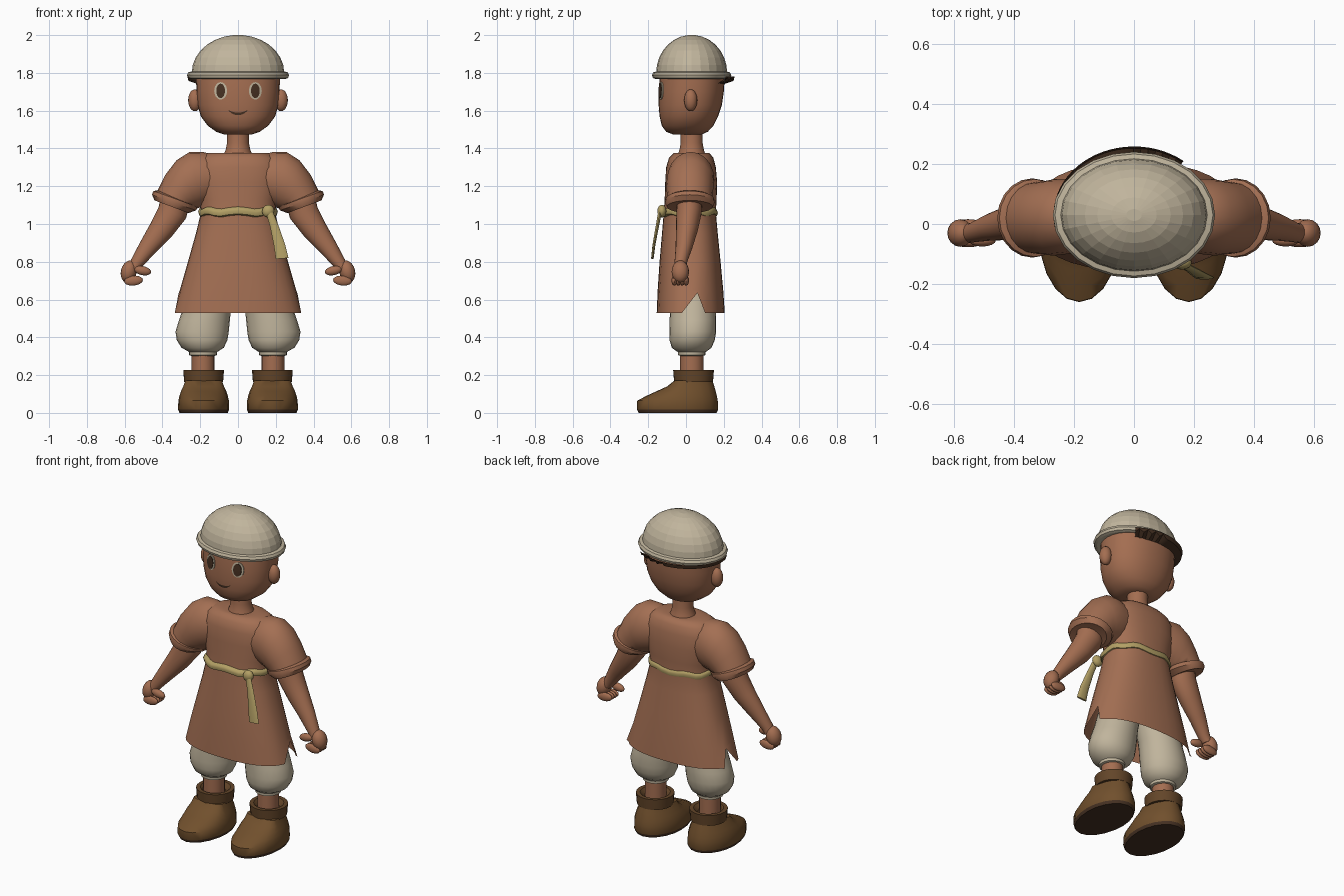
import bpy, bmesh, math
from mathutils import Vector, Matrix

if "Cube" in bpy.data.objects:
    bpy.data.objects.remove(bpy.data.objects["Cube"])


def colour(name, r, g, b):
    m = bpy.data.materials.new(name)
    m.diffuse_color = (r, g, b, 1)
    m.use_nodes = True
    m.node_tree.nodes["Principled BSDF"].inputs["Base Color"].default_value = m.diffuse_color
    return m


SKIN = colour("warm skin", 0.37, 0.155, 0.082)
TUNIC = colour("tunic brown", 0.37, 0.16, 0.087)
LINEN = colour("pale linen", 0.53, 0.46, 0.335)
SASH = colour("straw yellow", 0.45, 0.35, 0.13)
BOOT = colour("boot leather", 0.165, 0.08, 0.026)
DARK = colour("dark brown", 0.06, 0.03, 0.016)
BAND = colour("boot cuff leather", 0.125, 0.06, 0.022)


def finish(bm, name, mats, smooth=40, mirror=False, closed=True):
    if closed:
        bmesh.ops.recalc_face_normals(bm, faces=bm.faces)
    me = bpy.data.meshes.new(name)
    bm.to_mesh(me)
    bm.free()
    for m in mats:
        me.materials.append(m)
    if smooth:
        me.shade_smooth()
        me.set_sharp_from_angle(angle=math.radians(smooth))
    ob = bpy.data.objects.new(name, me)
    bpy.context.collection.objects.link(ob)
    if mirror:
        mod = ob.modifiers.new("mirror", 'MIRROR')
        mod.use_mirror_merge = False
    return ob


def spow(v, e):
    return math.copysign(abs(v) ** (2 / e), v)


def ring(z, rx, yf, yb, cx=0, mid=None, n=32, e=2.0):
    """Horizontal ring given by half width and front and back y."""
    mid = (yf + yb) / 2 if mid is None else mid
    pts = []
    for i in range(n):
        a = 2 * math.pi * i / n
        s = spow(math.sin(a), e)
        pts.append(Vector((cx + rx * spow(math.cos(a), e),
                           mid + s * ((yb - mid) if s > 0 else (mid - yf)), z)))
    return pts


def cross(xo, zo, xi, zi, cy, ry, n=20):
    """Limb ring given by its outer and inner points in the front plane."""
    o, i = Vector((xo, cy, zo)), Vector((xi, cy, zi))
    c, u = (o + i) / 2, (o - i) / 2
    return [c + u * math.cos(2 * math.pi * k / n)
            + Vector((0, ry * math.sin(2 * math.pi * k / n), 0)) for k in range(n)]


def loft(rings, cap0=True, cap1=True):
    bm = bmesh.new()
    vs = [[bm.verts.new(p) for p in r] for r in rings]
    n = len(vs[0])
    for a, b in zip(vs, vs[1:]):
        for i in range(n):
            j = (i + 1) % n
            bm.faces.new((a[i], a[j], b[j], b[i]))
    if cap0:
        bm.faces.new(vs[0][::-1])
    if cap1:
        bm.faces.new(vs[-1])
    return bm


def ball(name, loc, size, mat, tilt=0, mirror=True):
    bm = bmesh.new()
    bmesh.ops.create_uvsphere(bm, u_segments=16, v_segments=10, radius=1)
    bm.transform(Matrix.Translation(loc) @ Matrix.Rotation(tilt, 4, 'Y')
                 @ Matrix.Diagonal((*size, 1)))
    return finish(bm, name, [mat], 60, mirror)


# head: z, half width, front y, back y
HEAD = [(1.475, .075, -.07, .085), (1.488, .115, -.105, .115), (1.52, .16, -.128, .145),
        (1.57, .197, -.14, .17), (1.63, .214, -.145, .19), (1.70, .22, -.145, .20),
        (1.77, .222, -.14, .205), (1.81, .222, -.135, .205)]
finish(loft([ring(*h, e=2.2) for h in HEAD]), "head", [SKIN], 60)


def face_point(x, z, off):
    """Point lying just in front of the face."""
    for a, b in zip(HEAD, HEAD[1:]):
        if a[0] <= z <= b[0]:
            t = (z - a[0]) / (b[0] - a[0])
            rx, yf, yb = (p + (q - p) * t for p, q in zip(a[1:], b[1:]))
            k = (1 - (abs(x) / rx) ** 2.2) ** (1 / 2.2)
            return Vector((x, (yf + yb) / 2 - k * (yb - yf) / 2 - off, z))


# eyes and smile as thin plates following the face
def eye_plate(name, w, h, off, mat):
    rings = [[face_point(.092 + w * t * math.cos(k * math.pi / 12),
                         1.705 + h * t * math.sin(k * math.pi / 12), o) for k in range(24)]
             for t, o in ((1, -.004), (1, off), (.6, off), (.2, off))]
    finish(loft(rings, cap0=False), name, [mat], 40, True)


eye_plate("eye_white", .034, .046, .004, LINEN)
eye_plate("pupil", .023, .038, .008, DARK)

bm = bmesh.new()
rows = []
for i in range(13):
    t = i / 6 - 1
    z, th = 1.583 + .018 * t * t, .0015 + .0055 * (1 - t * t)
    rows.append([bm.verts.new(face_point(.05 * t, z + s * th, .005)) for s in (-1, 1)])
for a, b in zip(rows, rows[1:]):
    bm.faces.new((a[0], b[0], b[1], a[1]))
finish(bm, "smile", [DARK], closed=False)

# ears and neck
ball("ear", (.228, .025, 1.655), (.036, .035, .058), SKIN)
finish(loft([ring(1.35, .085, -.05, .11), ring(1.39, .066, -.035, .095),
             ring(1.43, .058, -.028, .088), ring(1.50, .058, -.028, .088)]), "neck", [SKIN])

# cap: faceted dome with a rolled rim
dome = []
for k in range(8):
    a = k * math.radians(84) / 7
    c = math.cos(a)
    dome.append(ring(1.80 + .2 * math.sin(a) / math.sin(math.radians(84)),
                     .245 * c, .03 - .188 * c, .03 + .188 * c, n=24))
finish(loft(dome), "cap_dome", [LINEN], 0)
RIM = [(1.775, .215), (1.768, .25), (1.773, .265), (1.788, .27), (1.803, .263), (1.808, .243)]
finish(loft([ring(z, r, .09 - r, r - .03, n=24) for z, r in RIM], False, False),
       "cap_rim", [LINEN], 30)

# hair fringe peeking out behind the cap, jagged on one end
bm = bmesh.new()
rows = []
for i in range(27):
    a = math.radians(52 + i * 5.5)
    jag = .022 * (i % 2) if i < 9 else 0
    c, s = math.cos(a), math.sin(a)
    rows.append([bm.verts.new((r * c, .03 + (r - .04) * s, z))
                 for r, z in ((.215, 1.742), (.262, 1.757 + jag), (.268, 1.781))])
for a, b in zip(rows, rows[1:]):
    for k in range(2):
        bm.faces.new((a[k], b[k], b[k + 1], a[k + 1]))
finish(bm, "hair_fringe", [DARK], 30, closed=False)

# tunic: flared body with a notch in the hem on each side
BODY = [(.53, .34, -.155, .205), (.65, .308, -.15, .197), (.80, .265, -.14, .183),
        (.95, .223, -.127, .168), (1.06, .196, -.118, .158), (1.13, .205, -.113, .162),
        (1.22, .225, -.11, .165), (1.30, .225, -.105, .158), (1.35, .20, -.09, .145),
        (1.375, .16, -.065, .125), (1.377, .08, -.045, .10)]
rings = [ring(*b, e=2.4) for b in BODY]
for i in (0, 16):
    rings[0][i] = Vector((math.copysign(.314, rings[0][i].x), .06, .635))
for i in (1, 15):
    rings[0][i].y += .03
finish(loft(rings, cap0=False), "tunic", [TUNIC], 50)

# sleeves with rolled cuffs
finish(loft([cross(.10, 1.36, .10, 1.14, .025, .10), cross(.19, 1.382, .16, 1.10, .025, .115),
             cross(.255, 1.382, .19, 1.09, .025, .125), cross(.325, 1.338, .21, 1.085, .022, .127),
             cross(.385, 1.26, .22, 1.08, .02, .122), cross(.43, 1.17, .235, 1.085, .02, .118)]),
       "sleeve", [TUNIC], 60, True)
finish(loft([cross(.425, 1.178, .24, 1.10, .02, .115), cross(.448, 1.175, .212, 1.09, .02, .129),
             cross(.455, 1.155, .222, 1.072, .02, .132), cross(.442, 1.125, .262, 1.058, .02, .122),
             cross(.40, 1.115, .29, 1.075, .02, .07)]), "sleeve_cuff", [TUNIC], 35, True)

# arms and curled hands
finish(loft([cross(.41, 1.14, .26, 1.09, .018, .068), cross(.42, 1.09, .275, 1.03, .016, .067),
             cross(.465, 1.0, .35, .935, .005, .058), cross(.52, .90, .43, .855, -.01, .045),
             cross(.567, .81, .502, .78, -.028, .033), cross(.58, .77, .53, .75, -.03, .033)]),
       "arm", [SKIN], 60, True)
ball("palm", (.578, -.03, .748), (.042, .046, .06), SKIN, -.25)
for k in range(4):
    ball("finger", (.553, -.062 + k * .021, .70), (.05, .015, .026), SKIN, .1)
ball("thumb", (.505, -.055, .753), (.046, .02, .024), SKIN, -.2)

# sash with knot and hanging tail
rings = [ring(z, r, .07 - r, r - .042, e=2.4)
         for z, r in ((1.042, .19), (1.048, .206), (1.066, .211), (1.08, .205), (1.086, .19))]
for r in rings:
    for i, p in enumerate(r):
        p.z += .006 * math.sin(i * 7 * math.pi / 16)
finish(loft(rings, False, False), "sash", [SASH], 50)
ball("sash_knot", (.16, -.128, 1.068), (.032, .024, .034), SASH, .4, False)
finish(loft([cross(.185, 1.065, .148, 1.06, -.138, .01, 10), cross(.215, .99, .17, .985, -.152, .009, 10),
             cross(.25, .89, .19, .885, -.17, .008, 10), cross(.267, .82, .20, .815, -.178, .007, 10)]),
       "sash_tail", [SASH], 50)

# baggy trousers gathered below the knee
LEG = [(.302, .185, .062, -.03, .09), (.306, .185, .073, -.042, .102), (.322, .185, .074, -.043, .103),
       (.326, .185, .08, -.05, .11), (.345, .187, .112, -.075, .135), (.385, .19, .134, -.087, .152),
       (.43, .19, .141, -.088, .16), (.49, .178, .135, -.087, .16), (.56, .162, .126, -.083, .157),
       (.68, .13, .125, -.075, .148), (.82, .095, .10, -.06, .12)]
finish(loft([ring(z, r, f, b, cx, n=24) for z, cx, r, f, b in LEG]), "trouser_leg", [LINEN], 50, True)

# ankles
finish(loft([ring(z, .06, -.032, .093, .185, n=20) for z in (.19, .32)]), "ankle", [SKIN], 40, True)

# boots with dark soles and a folded cuff
FOOT = [(0, .128, -.25, .162), (.018, .135, -.26, .17), (.065, .134, -.258, .168),
        (.09, .128, -.21, .163), (.115, .12, -.155, .157), (.14, .108, -.10, .15),
        (.172, .096, -.06, .14)]
bm = loft([ring(z, r, f, b, .182, -.03, 20) for z, r, f, b in FOOT])
for f in bm.faces:
    f.material_index = 1 if f.calc_center_median().z < .016 else 0
finish(bm, "boot", [BOOT, DARK], 40, True)
finish(loft([ring(z, r, .04 - r, .04 + r, .182, n=20)
             for z, r in ((.163, .09), (.163, .103), (.228, .108), (.228, .085), (.205, .06))]),
       "boot_cuff", [BAND], 40, True)
